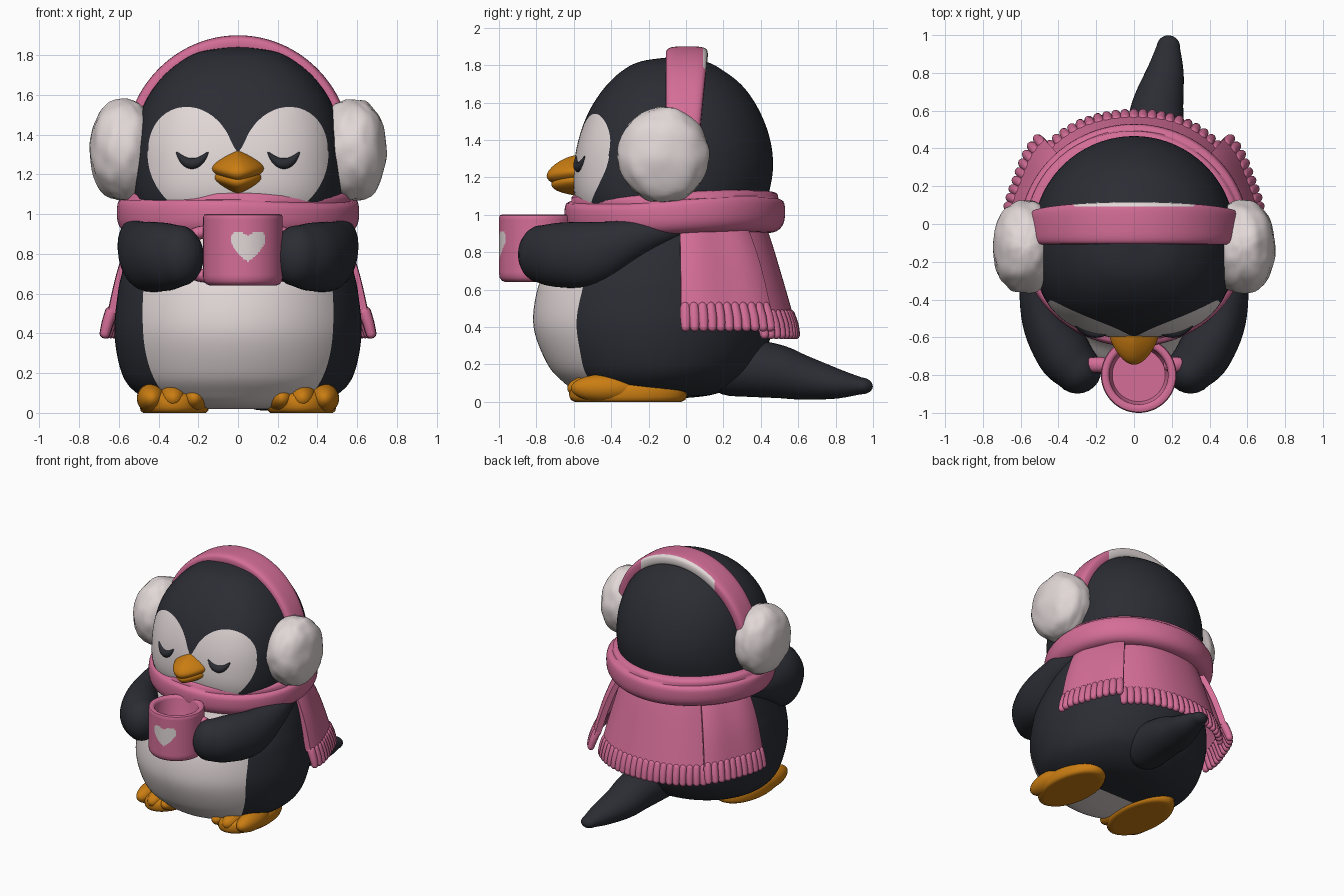
import bpy, bmesh, math
from math import sin, cos, pi, radians
from mathutils import Vector, noise

cube = bpy.data.objects.get("Cube")
if cube:
    bpy.data.objects.remove(cube)


def material(name, rgb):
    m = bpy.data.materials.new(name)
    m.use_nodes = True
    m.diffuse_color = (*rgb, 1)
    m.node_tree.nodes["Principled BSDF"].inputs["Base Color"].default_value = (*rgb, 1)
    return m


DARK = material("charcoal", (0.024, 0.026, 0.034))
WHITE = material("soft_white", (0.76, 0.68, 0.68))
PINK = material("pink", (0.66, 0.155, 0.31))
ORANGE = material("orange", (0.59, 0.205, 0.006))


def smooth(pts, n):
    """Catmull-Rom curve through points of any dimension."""
    p = [pts[0]] + list(pts) + [pts[-1]]
    out = []
    for i in range(len(pts) - 1):
        for k in range(n):
            t = k / n
            out.append([0.5 * (2 * b + (c - a) * t + (2 * a - 5 * b + 4 * c - d) * t * t
                               + (3 * b - a - 3 * c + d) * t ** 3)
                        for a, b, c, d in zip(*p[i:i + 4])])
    return out + [list(pts[-1])]


def power(v, e):
    return math.copysign(abs(v) ** e, v)


def loft(bm, rings, closed=False):
    rows = [[bm.verts.new(p) for p in ring] for ring in rings]
    n = len(rows[0])
    for a, b in zip(rows, rows[1:] + (rows[:1] if closed else [])):
        for i in range(n):
            j = (i + 1) % n
            bm.faces.new((a[i], a[j], b[j], b[i]))
    if not closed:
        bm.faces.new(rows[0])
        bm.faces.new(rows[-1])


def tube(bm, path, sides=24, steps=6):
    """Round-ended tube; path points are x, y, z, side radius, upright radius."""
    pts = smooth(path, steps)
    c = [Vector(p[:3]) for p in pts]
    stations = []
    for i, p in enumerate(pts):
        t = (c[min(i + 1, len(c) - 1)] - c[max(i - 1, 0)]).normalized()
        caps = [0]
        if i == 0:
            caps = [-pi / 2 * k / 6 for k in (5.9, 5, 4, 3, 2, 1, 0)]
        elif i == len(pts) - 1:
            caps = [pi / 2 * k / 6 for k in (0, 1, 2, 3, 4, 5, 5.9)]
        for q in caps:
            stations.append((c[i] + t * p[3] * sin(q), t, p[3] * cos(q), p[4] * cos(q)))
    rings = []
    for o, t, ra, rb in stations:
        s = t.cross(Vector((0, 1, 0) if abs(t.z) > 0.8 else (0, 0, 1))).normalized()
        u = s.cross(t)
        rings.append([o + s * ra * cos(2 * pi * k / sides) + u * rb * sin(2 * pi * k / sides)
                      for k in range(sides)])
    loft(bm, rings)


def ball(bm, center, radii, shape=lambda v: v, seg=32):
    made = bmesh.ops.create_uvsphere(bm, u_segments=seg, v_segments=seg // 2, radius=1)
    for v in made["verts"]:
        p = shape(v.co.copy())
        v.co = [c + a * r for c, a, r in zip(center, p, radii)]


def finish(name, bm, mat, angle=50):
    bmesh.ops.recalc_face_normals(bm, faces=bm.faces)
    me = bpy.data.meshes.new(name)
    bm.to_mesh(me)
    bm.free()
    me.materials.append(mat)
    ob = bpy.data.objects.new(name, me)
    bpy.context.collection.objects.link(ob)
    bpy.ops.object.select_all(action="DESELECT")
    ob.select_set(True)
    bpy.context.view_layer.objects.active = ob
    bpy.ops.object.shade_smooth_by_angle(angle=radians(angle))
    return ob


def paint(ob, f, mat):
    """Cut the mesh along f = 0 and colour the faces where f < 0."""
    ob.data.materials.append(mat)
    bm = bmesh.new()
    bm.from_mesh(ob.data)
    val = {v: f(*v.co) for v in bm.verts}
    new = []
    for e in list(bm.edges):
        a, b = e.verts
        if val[a] * val[b] < 0:
            new.append(bmesh.utils.edge_split(e, a, val[a] / (val[a] - val[b]))[1])
    bmesh.ops.connect_verts(bm, verts=new)
    for face in bm.faces:
        if f(*face.calc_center_median()) < 0:
            face.material_index = 1
    bm.to_mesh(ob.data)
    bm.free()


def egg(name, profile, front_power):
    """Stacked rings from z, half width, front y, back y."""
    bm = bmesh.new()
    rings = []
    for z, rx, yf, yb in smooth(profile, 7):
        cy, ry, ring = (yf + yb) / 2, (yb - yf) / 2, []
        for k in range(112):
            a = 2 * pi * k / 112
            e = 2 / front_power if sin(a) < 0 else 1
            ring.append((rx * power(cos(a), e), cy + ry * power(sin(a), e), z))
        rings.append(ring)
    loft(bm, rings)
    return finish(name, bm, DARK)


# Body with belly patch
body = egg("body", [(.02, .2, -.42, 0), (.04, .38, -.56, .15), (.1, .51, -.65, .28), (.2, .585, -.74, .39),
                    (.4, .622, -.815, .465), (.6, .605, -.795, .455), (.7, .585, -.74, .44),
                    (.8, .56, -.655, .42), (1, .5, -.57, .4)], 2)
paint(body, lambda x, y, z: max((abs(x) / .48) ** 2.5 + (abs(z - .5) / .55) ** 2.5 - 1, y + .2), WHITE)

# Head with two-lobed face patch
head = egg("head", [(.95, .5, -.54, .4), (1.1, .53, -.595, .44), (1.25, .535, -.6, .465), (1.4, .52, -.575, .45),
                    (1.55, .475, -.52, .395), (1.68, .39, -.435, .31), (1.77, .285, -.34, .2),
                    (1.82, .18, -.24, .1), (1.843, .01, -.08, -.06)], 2.6)


def face_patch(x, y, z):
    lobe = ((abs(x) - .235 - .1 * (z - 1.3)) / .215) ** 2 + ((z - 1.3) / .24) ** 2 - 1
    jaw = max((x / .455) ** 2 + ((z - 1.3) / .37) ** 2 - 1, (z - 1.31) * 5)
    return max(min(lobe, jaw), y + .1)


paint(head, face_patch, WHITE)

# Beak
bm = bmesh.new()


def beak_shape(v):
    fwd = max(-v.y, 0)
    return Vector((v.x * (1 - .25 * fwd), v.y, v.z * (1 - .45 * abs(v.x)) * (1 - .2 * fwd) - .25 * fwd * fwd))


ball(bm, (0, -.57, 1.23), (.137, .175, .092), beak_shape)
ball(bm, (0, -.57, 1.185), (.125, .15, .085), beak_shape)
finish("beak", bm, ORANGE)

for s, side in ((1, "left"), (-1, "right")):
    # Closed eyelid
    bm = bmesh.new()
    lid = []
    for k in range(9):
        t = k / 4 - 1
        x, r = .23 + .077 * t, .005 + .023 * (1 - t * t)
        y = -.06 - .535 * (1 - (x / .533) ** 2.6) ** (1 / 2.6)
        lid.append((s * x, y, 1.254 + .055 * t * t, r, r))
    tube(bm, lid, 12, 3)
    finish(side + "_eye", bm, DARK)

    # Fluffy earmuff
    bm = bmesh.new()
    ball(bm, (s * .575, -.12, 1.32), (.17, .245, .255), lambda v: v * (
        (abs(v.x) ** 2.3 + (v.y ** 2 + v.z ** 2) ** 1.15) ** (-1 / 2.3)
        + .045 * noise.noise(v * 2.6 + Vector((s, 0, 0))) + .015 * noise.noise(v * 6)), 64)
    finish(side + "_earmuff", bm, WHITE)

    # Wing reaching forward to the mug
    bm = bmesh.new()
    tube(bm, [(s * .47, 0, .95, .06, .06), (s * .51, -.25, .88, .09, .1), (s * .47, -.5, .795, .125, .17),
              (s * .375, -.68, .785, .145, .172), (s * .3, -.77, .79, .128, .155)], 40)
    finish(side + "_wing", bm, DARK)

    # Foot with three toes, flat underneath
    bm = bmesh.new()
    ball(bm, (s * .32, -.31, .045), (.175, .315, .085),
         lambda v: v * ((v.x ** 2 + v.y ** 2) ** 1.4 + abs(v.z) ** 2.8) ** (-1 / 2.8))
    for dx, y, r in ((-.105, -.44, .07), (0, -.455, .076), (.11, -.435, .074)):
        ball(bm, (s * (.325 + dx), y, .073), (r, .18, r))
    for v in bm.verts:
        v.co.z = max(v.co.z, 0)
    finish(side + "_foot", bm, ORANGE)

# Tail
bm = bmesh.new()
tube(bm, [(.09, .25, .19, .17, .16), (.11, .47, .165, .155, .145), (.125, .62, .13, .138, .12),
          (.165, .8, .097, .1, .082), (.182, .937, .085, .062, .045)], 32)
finish("tail", bm, DARK)

# Earmuff headband with pale rear trim
bm = bmesh.new()
rings = []
for i in range(97):
    t = pi * i / 96
    ring = []
    for k in range(32):
        a = 2 * pi * k / 32
        w = power(cos(a), .55) * (.085 + .027 * sin(t))
        h = power(sin(a), .55) * .045
        ring.append(((.53 + h) * cos(t), w - .025 + .03 * sin(t), 1.3 + (.555 + h) * sin(t)))
    rings.append(ring)
loft(bm, rings)
band = finish("headband", bm, PINK)
paint(band, lambda x, y, z: max(.092 - y, abs(x) - .32), WHITE)

# Scarf roll around the neck, with a fold line
bm = bmesh.new()
rings = []
for i in range(96):
    a = 2 * pi * i / 96
    ring = []
    for k in range(40):
        t = 2 * pi * k / 40
        fold = 1 - .16 * math.exp(-((t - .75 - .15 * sin(2 * a)) / .17) ** 2)
        r = .105 * fold * power(cos(t), .75)
        z = 1.008 + .012 * sin(a) + .006 * sin(3 * a) + .112 * fold * power(sin(t), .8)
        ring.append(((.505 + r) * cos(a), -.06 + (.485 + r) * sin(a), z))
    rings.append(ring)
loft(bm, rings, True)
finish("scarf_roll", bm, PINK)


def scarf_panel(name, a0, a1, outline, spread, count):
    """Hanging cloth; outline runs down as radius, height; fringe at the hem."""
    bm = bmesh.new()
    line = smooth(outline, 6)
    section = line + [(r - .045, z) for r, z in reversed(line)]

    def place(u, r, z):
        a = radians(a0 + (a1 - a0) * u)
        r += spread * u * (1 - z) / .5 + .006 * sin(u * 9)
        return (r * cos(a), -.06 + r * sin(a), z)

    loft(bm, [[place(i / 32, r, z) for r, z in section] for i in range(33)])
    r, z = outline[-1]
    for k in range(count):
        u = (k + .5) / count
        tube(bm, [(*place(u, r - .018, z + .005), .03, .028), (*place(u, r, z - .05), .028, .03),
                  (*place(u, r + .012, z - .1), .025, .025)], 10, 2)
    finish(name, bm, PINK)


side_line = [(.5, .98), (.56, .85), (.61, .7), (.655, .5)]
scarf_panel("scarf_left_panel", 3, 47, side_line, .045, 11)
scarf_panel("scarf_right_panel", 177, 133, side_line, .045, 11)
scarf_panel("scarf_back_panel", 45, 135, [(.48, .98), (.525, .85), (.585, .65), (.64, .46)], 0, 21)

# Mug with heart and two handles
bm = bmesh.new()
wall = [(.2, .685 + .3 * k / 24) for k in range(25)]
profile = [(.001, .64), (.165, .64), (.185, .648), (.196, .663)] + wall + [
    (.195, .997), (.185, 1), (.17, 1), (.16, .995), (.155, .98), (.15, .83), (.14, .81), (.001, .81)]
loft(bm, [[(.025 + r * cos(2 * pi * k / 128), -.8 + r * sin(2 * pi * k / 128), z) for k in range(128)]
          for r, z in profile])
mug = finish("mug", bm, PINK)


def heart(x, y, z):
    u, v = (x - .05) / .088, (z - .827) / .067
    return max(u * u + (v - .75 * abs(u)) ** 2 - 1, y + .965)


paint(mug, heart, WHITE)
for s, side in ((1, "left"), (-1, "right")):
    bm = bmesh.new()
    tube(bm, [(.025 * (1 + s) / 2 + s * (.17 + .1 * sin(pi * k / 8)), -.745, .8 + .11 * cos(pi * k / 8), .04, .033)
              for k in range(9)], 16, 3)
    finish(side + "_mug_handle", bm, PINK)
